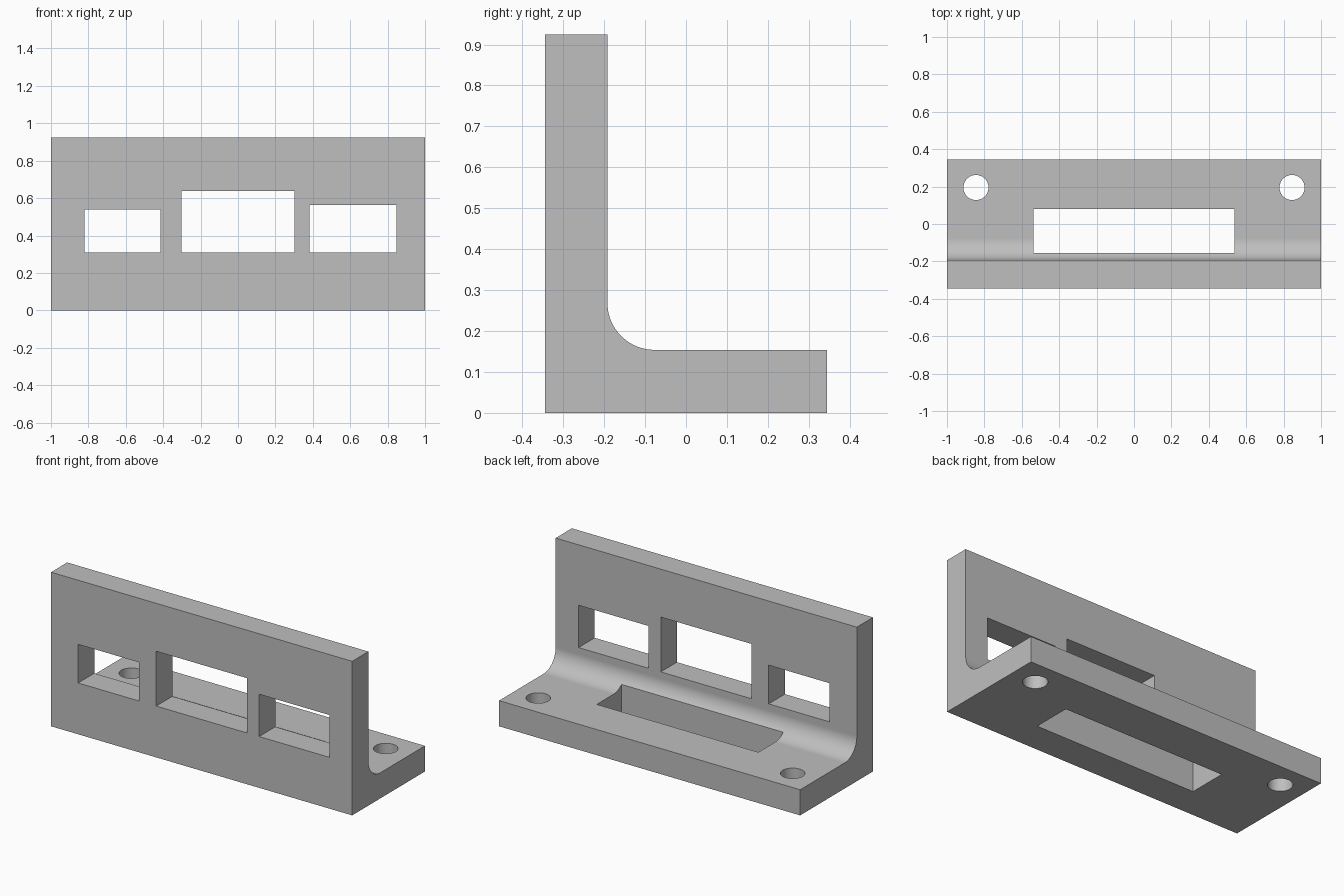
import bpy, bmesh, math
from mathutils import Vector

cube = bpy.data.objects.get("Cube")
if cube:
    bpy.data.objects.remove(cube, do_unlink=True)

HALF_X, HALF_Y, HEIGHT = 1.0, 0.345, 0.925
WALL_Y, BASE_Z, FILLET = -0.192, 0.154, 0.115

grey = bpy.data.materials.new("plain grey")
grey.use_nodes = True
colour = (0.52, 0.52, 0.52, 1)
grey.diffuse_color = colour
grey.node_tree.nodes["Principled BSDF"].inputs["Base Color"].default_value = colour


def prism(name, outline, direction):
    """Extrude a closed outline along a direction."""
    bm = bmesh.new()
    face = bm.faces.new([bm.verts.new(p) for p in outline])
    grown = bmesh.ops.extrude_face_region(bm, geom=[face])["geom"]
    moved = [v for v in grown if isinstance(v, bmesh.types.BMVert)]
    bmesh.ops.translate(bm, verts=moved, vec=Vector(direction))
    bmesh.ops.recalc_face_normals(bm, faces=bm.faces)
    mesh = bpy.data.meshes.new(name)
    bm.to_mesh(mesh)
    bm.free()
    mesh.materials.append(grey)
    obj = bpy.data.objects.new(name, mesh)
    bpy.context.collection.objects.link(obj)
    return obj


# L-shaped bracket with a filleted inner corner
profile = [(-HALF_Y, 0), (HALF_Y, 0), (HALF_Y, BASE_Z)]
for i in range(25):
    a = math.radians(270 - 90 * i / 24)
    profile.append((WALL_Y + FILLET * (1 + math.cos(a)),
                    BASE_Z + FILLET * (1 + math.sin(a))))
profile += [(WALL_Y, HEIGHT), (-HALF_Y, HEIGHT)]
bracket = prism("angle_bracket", [(-HALF_X, y, z) for y, z in profile], (2 * HALF_X, 0, 0))

cutters = []

# Three windows through the upright wall, sharing one sill height
SILL = 0.308
for x0, x1, top in ((-0.82, -0.415, 0.54), (-0.302, 0.302, 0.637), (0.382, 0.848, 0.562)):
    corners = [(x0, SILL), (x1, SILL), (x1, top), (x0, top)]
    cutters.append(prism("window_cutter", [(x, -0.5, z) for x, z in corners], (0, 0.5, 0)))

# Slot through the base, biting into the fillet
slot = [(-0.537, -0.155), (0.537, -0.155), (0.537, 0.08), (-0.537, 0.08)]
cutters.append(prism("slot_cutter", [(x, y, -0.1) for x, y in slot], (0, 0, 0.6)))

# Round bolt holes at the two rear corners
for side in (-1, 1):
    ring = [(side * 0.845 + 0.067 * math.cos(math.tau * i / 48),
             0.195 + 0.067 * math.sin(math.tau * i / 48), -0.1) for i in range(48)]
    cutters.append(prism("hole_cutter", ring, (0, 0, 0.4)))

# Cut every opening, then discard the cutters
for cutter in cutters:
    cutter.hide_render = True
    cut = bracket.modifiers.new(cutter.name, "BOOLEAN")
    cut.operation, cut.solver, cut.object = "DIFFERENCE", "EXACT", cutter
bpy.context.view_layer.update()
result = bpy.data.meshes.new_from_object(
    bracket.evaluated_get(bpy.context.evaluated_depsgraph_get()))
bracket.modifiers.clear()
bracket.data = result
for cutter in cutters:
    bpy.data.objects.remove(cutter, do_unlink=True)

# Smooth curved surfaces while flat faces stay flat
bpy.ops.object.select_all(action="DESELECT")
bracket.select_set(True)
bpy.context.view_layer.objects.active = bracket
bpy.ops.object.shade_smooth_by_angle(angle=math.radians(30))
weighted = bracket.modifiers.new("weighted_normals", "WEIGHTED_NORMAL")
weighted.keep_sharp = True
